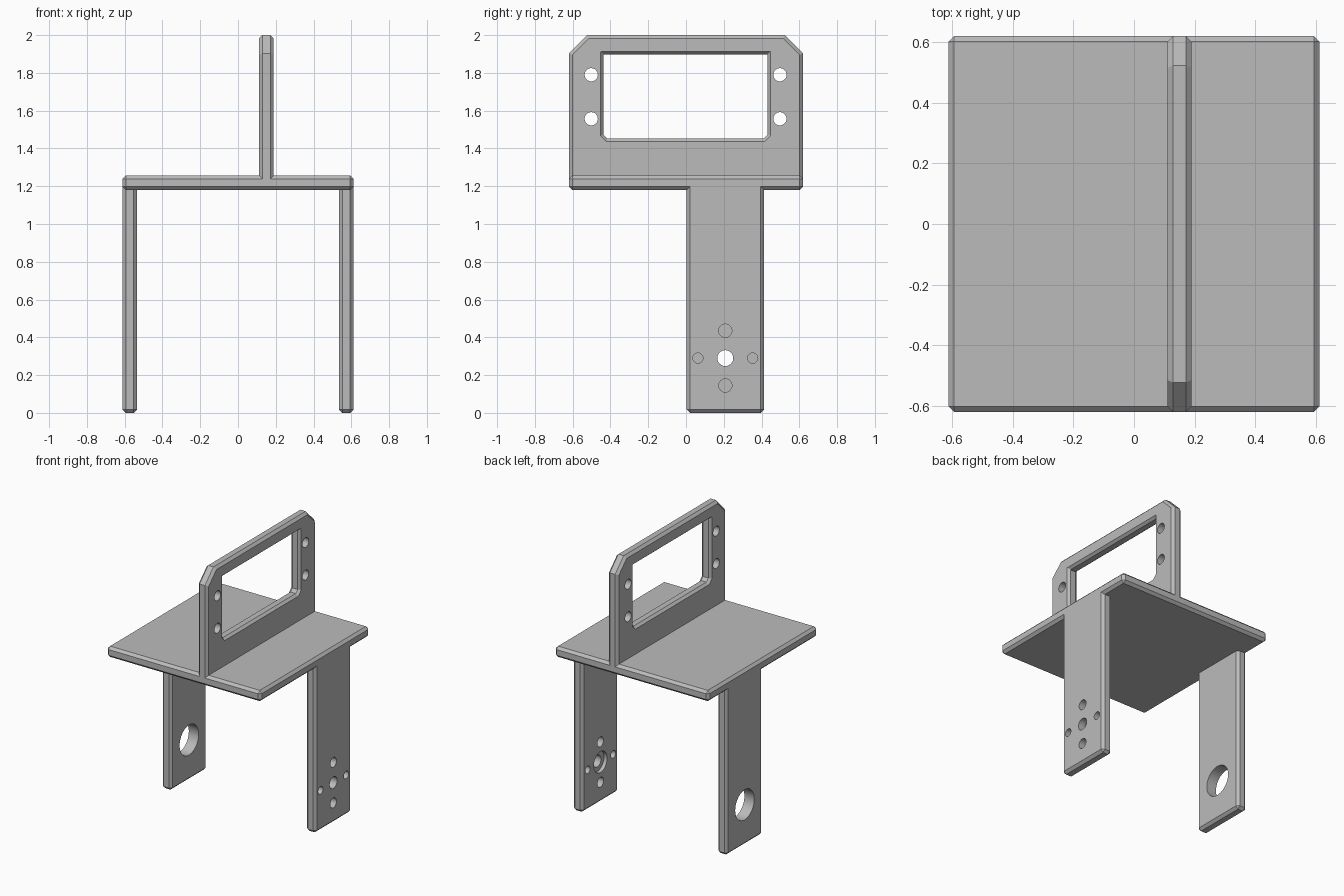
import bpy, bmesh, math
from mathutils import Matrix, Vector

cube = bpy.data.objects.get("Cube")
if cube:
    bpy.data.objects.remove(cube, do_unlink=True)

GREY = (0.5, 0.5, 0.5, 1)
mat = bpy.data.materials.new("plain grey")
mat.use_nodes = True
mat.diffuse_color = GREY
mat.node_tree.nodes["Principled BSDF"].inputs["Base Color"].default_value = GREY

CHAMFER = 0.018
HALF = 0.039       # half thickness of every plate
EDGE_X = 0.612     # half width of the deck
EDGE_Y = 0.62


def add_object(name, bm):
    bmesh.ops.recalc_face_normals(bm, faces=bm.faces[:])
    mesh = bpy.data.meshes.new(name)
    bm.to_mesh(mesh)
    bm.free()
    mesh.materials.append(mat)
    obj = bpy.data.objects.new(name, mesh)
    bpy.context.collection.objects.link(obj)
    return obj


def chamfered_box(name, low, high):
    low, high = Vector(low), Vector(high)
    bm = bmesh.new()
    bmesh.ops.create_cube(bm, size=1)
    bmesh.ops.scale(bm, vec=high - low, verts=bm.verts[:])
    bmesh.ops.translate(bm, vec=(low + high) / 2, verts=bm.verts[:])
    bmesh.ops.bevel(bm, geom=bm.edges[:], offset=CHAMFER, segments=1, affect='EDGES')
    return add_object(name, bm)


def drill(obj, x, y, z, radius, depth=0.3):
    """Cut a round hole along x, centred on the given point."""
    bm = bmesh.new()
    place = Matrix.Translation((x, y, z)) @ Matrix.Rotation(math.pi / 2, 4, 'Y')
    bmesh.ops.create_cone(bm, cap_ends=True, segments=40, radius1=radius,
                          radius2=radius, depth=depth, matrix=place)
    cutter = add_object("hole_cutter", bm)
    cutter.hide_render = True
    mod = obj.modifiers.new("hole", 'BOOLEAN')
    mod.operation, mod.solver, mod.object = 'DIFFERENCE', 'EXACT', cutter
    bpy.context.view_layer.objects.active = obj
    bpy.ops.object.modifier_apply(modifier=mod.name)
    bpy.data.objects.remove(cutter, do_unlink=True)


def cut_rectangle(y0, y1, z0, z1, bottom, top, inset):
    """Rectangle outline with cut corners, moved inward by inset."""
    y0, y1, z0, z1 = y0 + inset, y1 - inset, z0 + inset, z1 - inset
    b, t = (max(c - 0.586 * inset, 0.002) for c in (bottom, top))
    return [(y0 + b, z0), (y1 - b, z0), (y1, z0 + b), (y1, z1 - t),
            (y1 - t, z1), (y0 + t, z1), (y0, z1 - t), (y0, z0 + b)]


# Deck
deck = chamfered_box("deck", (-EDGE_X, -EDGE_Y, 1.18), (EDGE_X, EDGE_Y, 1.257))

# Upright frame: closed loft around its outline and its window
OUTER = (-EDGE_Y, EDGE_Y, 1.2, 2.0, 0.002, 0.097)
WINDOW = (-0.452, 0.447, 1.437, 1.913, 0.03, 0.002)
FRAME_X = 0.15
inner = HALF - CHAMFER
sections = [(OUTER, 0, -inner), (OUTER, CHAMFER, -HALF),
            (WINDOW, 0, -HALF), (WINDOW, 0.015, -inner),
            (WINDOW, 0.015, inner), (WINDOW, 0, HALF),
            (OUTER, CHAMFER, HALF), (OUTER, 0, inner)]
bm = bmesh.new()
rings = [[bm.verts.new((FRAME_X + x, y, z)) for y, z in cut_rectangle(*shape, inset)]
         for shape, inset, x in sections]
for i, ring in enumerate(rings):
    following = rings[(i + 1) % len(rings)]
    for j in range(len(ring)):
        k = (j + 1) % len(ring)
        bm.faces.new((ring[j], ring[k], following[k], following[j]))
frame = add_object("upright_frame", bm)
for y in (-0.502, 0.497):
    for z in (1.557, 1.79):
        drill(frame, FRAME_X, y, z, 0.035)

# Legs, flush with the deck sides
legs = {}
for name, side in (("left_leg", 1), ("right_leg", -1)):
    xs = sorted((side * EDGE_X, side * (EDGE_X - 2 * HALF)))
    legs[name] = chamfered_box(name, (xs[0], 0.003, 0), (xs[1], 0.413, 1.23))

# Bearing hole in one leg, recessed bolt pattern in the other
HOLE_Y, HOLE_Z = 0.208, 0.29
LEG_X = EDGE_X - HALF
drill(legs["right_leg"], -LEG_X, HOLE_Y, HOLE_Z, 0.108)
left = legs["left_leg"]
drill(left, LEG_X - HALF, HOLE_Y, HOLE_Z, 0.075, depth=0.05)
drill(left, LEG_X, HOLE_Y, HOLE_Z, 0.042)
for s in (-1, 1):
    drill(left, LEG_X, HOLE_Y, HOLE_Z + s * 0.145, 0.035)
    drill(left, LEG_X, HOLE_Y + s * 0.145, HOLE_Z, 0.027)

# Smooth hole walls, crisp chamfers
for obj in (deck, frame, *legs.values()):
    bpy.ops.object.select_all(action='DESELECT')
    obj.select_set(True)
    bpy.context.view_layer.objects.active = obj
    bpy.ops.object.shade_smooth_by_angle(angle=math.radians(25))
